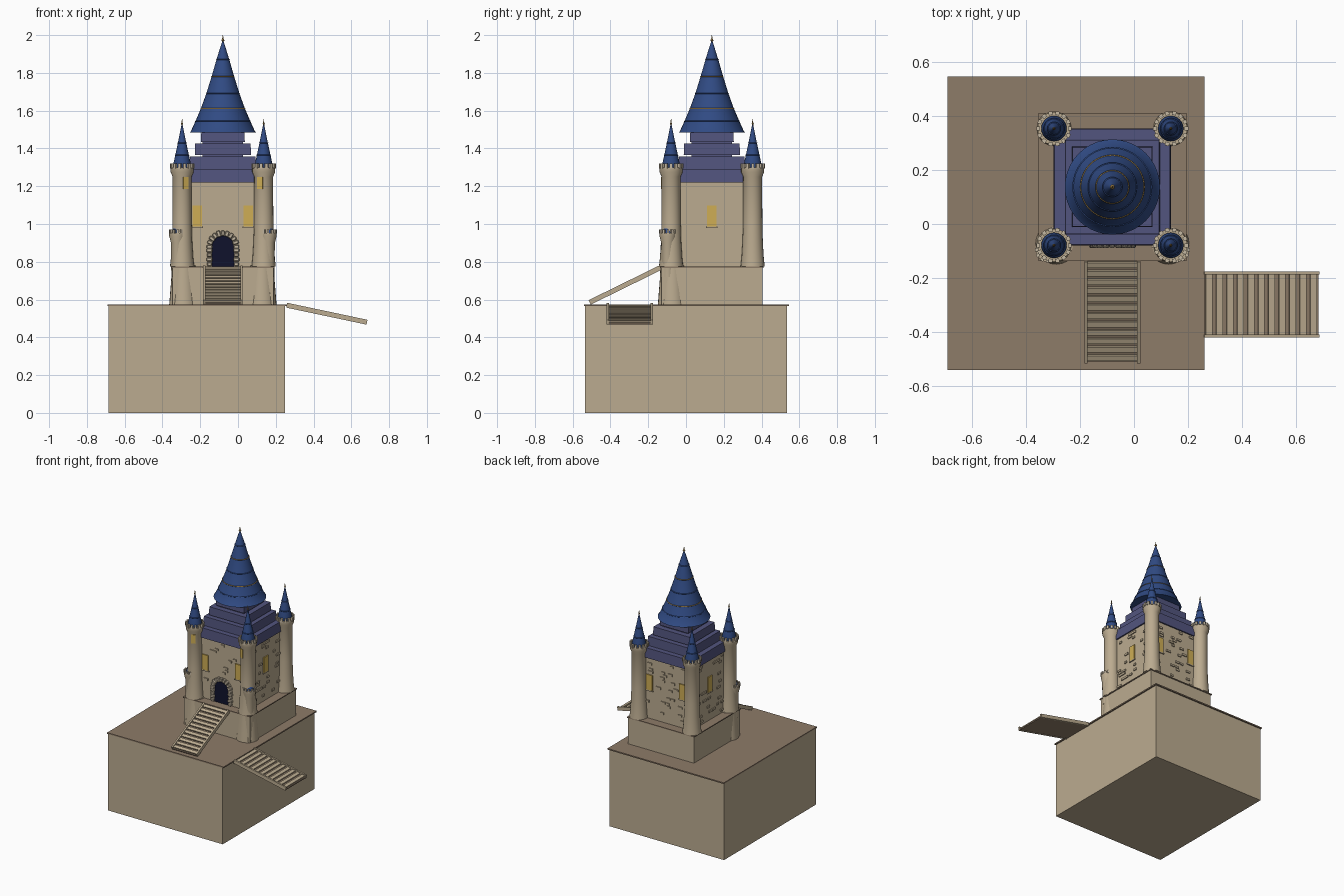
import bpy, bmesh, math, random
from mathutils import Matrix, Vector

cube = bpy.data.objects.get("Cube")
if cube:
    bpy.data.objects.remove(cube, do_unlink=True)
random.seed(4)


def material(name, rgb):
    m = bpy.data.materials.new(name)
    m.use_nodes = True
    m.diffuse_color = (*rgb, 1)
    m.node_tree.nodes["Principled BSDF"].inputs["Base Color"].default_value = (*rgb, 1)
    return m


STONE = material("sandstone", (0.50, 0.41, 0.28))
PALE = material("pale stone", (0.56, 0.48, 0.36))
EARTH = material("brown ground", (0.27, 0.20, 0.14))
BLUE = material("roof blue", (0.03, 0.07, 0.23))
SLATE = material("slate violet", (0.085, 0.09, 0.21))
GOLD = material("window gold", (0.62, 0.42, 0.09))
BRASS = material("dark brass", (0.30, 0.19, 0.06))
DARK = material("doorway navy", (0.005, 0.006, 0.025))

CX, CY = -0.08, 0.137          # keep centre
DECK, FLOOR = 0.575, 0.775     # ground level and terrace level
HALF = 0.207                   # half width of the keep


def finish(name, bm, mat, smooth=False):
    bmesh.ops.recalc_face_normals(bm, faces=bm.faces)
    mesh = bpy.data.meshes.new(name)
    bm.to_mesh(mesh)
    bm.free()
    mesh.materials.append(mat)
    ob = bpy.data.objects.new(name, mesh)
    bpy.context.collection.objects.link(ob)
    if smooth:
        bpy.ops.object.select_all(action='DESELECT')
        ob.select_set(True)
        bpy.context.view_layer.objects.active = ob
        bpy.ops.object.shade_smooth_by_angle(angle=math.radians(40))
    return ob


def add_box(bm, centre, size, frame=Matrix(), top=1.0):
    """Box in a local frame; top scales the upper face."""
    verts = bmesh.ops.create_cube(bm, size=1)["verts"]
    for v in verts:
        s = top if v.co.z > 0 else 1
        p = Vector((v.co.x * size[0] * s, v.co.y * size[1] * s, v.co.z * size[2]))
        v.co = frame @ (p + Vector(centre))


def add_lathe(bm, profile, x, y, sides=24):
    """Revolve (radius, height) points, closing both ends."""
    rings = [[bm.verts.new((x + r * math.cos(math.tau * i / sides),
                            y + r * math.sin(math.tau * i / sides), z))
              for i in range(sides)] for r, z in profile]
    for a, b in zip(rings, rings[1:]):
        for i in range(sides):
            j = (i + 1) % sides
            bm.faces.new((a[i], a[j], b[j], b[i]))
    bm.faces.new(rings[0][::-1])
    bm.faces.new(rings[-1])


def box(name, lo, hi, mat, top=1.0):
    bm = bmesh.new()
    add_box(bm, [(a + b) / 2 for a, b in zip(lo, hi)], [b - a for a, b in zip(lo, hi)], top=top)
    return finish(name, bm, mat)


def lathe(name, profile, x, y, mat, sides=24):
    bm = bmesh.new()
    add_lathe(bm, profile, x, y, sides)
    return finish(name, bm, mat, True)


def square(name, half, z0, z1, mat, top=1.0):
    return box(name, (CX - half, CY - half, z0), (CX + half, CY + half, z1), mat, top)


# Ground block and terrace
box("ground_block", (-0.685, -0.535, 0), (0.25, 0.535, 0.566), STONE)
box("ground_slab", (-0.69, -0.54, 0.566), (0.26, 0.545, DECK), EARTH)
square("terrace", 0.268, DECK, 0.768, STONE)
square("terrace_slab", 0.274, 0.768, FLOOR, EARTH)

# Keep and stepped roof
square("keep_walls", HALF, FLOOR, 1.225, STONE)
for n, (half, z0, z1) in enumerate([(0.217, 1.22, 1.292), (0.176, 1.292, 1.358),
                                    (0.149, 1.365, 1.425), (0.116, 1.433, 1.49)]):
    square(f"roof_tier_{n + 1}", half, z0, z1, SLATE, 0.985)
square("roof_core", 0.107, 1.28, 1.488, SLATE)

# Great spire with ridge bands
SPIRE = [(0.176, 1.485), (0.17, 1.49), (0.145, 1.545), (0.117, 1.61), (0.088, 1.69),
         (0.060, 1.78), (0.034, 1.87), (0.014, 1.935), (0.004, 1.965)]
lathe("great_spire", SPIRE, CX, CY, BLUE, 40)
for n, k in enumerate((2, 3, 4, 5, 6)):
    r, z = SPIRE[k]
    lathe(f"spire_band_{n + 1}", [(r, z - 0.003), (r + 0.003, z), (r - 0.001, z + 0.003)],
          CX, CY, BRASS if n % 2 else BLUE, 40)
lathe("spire_finial", [(0.004, 1.95), (0.004, 1.965), (0.009, 1.972), (0.004, 1.98), (0.001, 2.0)],
      CX, CY, BRASS, 10)


def battlements(name, x, y, r, z, count, size):
    bm = bmesh.new()
    for i in range(count):
        frame = Matrix.Translation((x, y, z)) @ Matrix.Rotation(math.tau * i / count, 4, 'Z')
        add_box(bm, (r, 0, 0), size, frame)
    finish(name, bm, PALE)


# Corner towers
for sy, depth in ((-1, "front"), (1, "back")):
    for sx, side in ((-1, "right"), (1, "left")):
        x, y, tag = CX + sx * 0.216, CY + sy * 0.216, f"{depth}_{side}"
        lathe(f"{tag}_tower", [(0.064, FLOOR), (0.059, 0.82), (0.054, 0.9), (0.051, 1.0), (0.05, 1.25),
                               (0.061, 1.275), (0.061, 1.3)], x, y, STONE)
        battlements(f"{tag}_battlements", x, y, 0.058, 1.308, 14, (0.014, 0.015, 0.026))
        lathe(f"{tag}_tower_roof", [(0.047, 1.3), (0.047, 1.315), (0.036, 1.365), (0.022, 1.43),
                                    (0.009, 1.495), (0.003, 1.525)], x, y, BLUE)
        for z, r in ((1.365, 0.037), (1.43, 0.023)):
            lathe(f"{tag}_roof_band", [(r, z - 0.003), (r + 0.002, z), (r - 0.002, z + 0.003)], x, y, BLUE)
        lathe(f"{tag}_finial", [(0.003, 1.51), (0.003, 1.525), (0.006, 1.53), (0.003, 1.537),
                                (0.001, 1.557)], x, y, BRASS, 8)
        if sy > 0:
            continue
        # Front towers reach the ground and carry a low bartizan and a small window
        lathe(f"{tag}_tower_foot", [(0.076, DECK), (0.066, 0.7), (0.062, FLOOR + 0.004)],
              x - sx * 0.008, y + 0.006, STONE)
        bx, by = x + sx * 0.023, y - 0.016
        lathe(f"{tag}_bartizan", [(0.034, 0.72), (0.036, 0.9), (0.045, 0.935), (0.045, 0.953)], bx, by, STONE)
        battlements(f"{tag}_bartizan_battlements", bx, by, 0.042, 0.96, 12, (0.011, 0.012, 0.02))
        lathe(f"{tag}_bartizan_roof", [(0.034, 0.95), (0.025, 0.975), (0.006, 1.0)], bx, by, BLUE)
        bm = bmesh.new()
        frame = Matrix.Translation((x, y, 1.217)) @ Matrix.Rotation(-sx * 0.4, 4, 'Z')
        add_box(bm, (0, -0.048, 0), (0.03, 0.009, 0.065), frame)
        finish(f"{tag}_tower_window", bm, GOLD)


# Wall windows and scattered raised bricks; each wall is a local frame facing -y
WALLS = {"front": (0, (-0.135, 0.135)), "left": (1, (0,)), "back": (2, (-0.135, 0.135)), "right": (3, (0,))}
for wall, (turn, windows) in WALLS.items():
    frame = Matrix.Translation((CX, CY, 0)) @ Matrix.Rotation(turn * math.pi / 2, 4, 'Z')
    panes, frames, bricks = bmesh.new(), bmesh.new(), bmesh.new()
    for u in windows:
        add_box(panes, (u, -HALF - 0.003, 1.042), (0.05, 0.009, 0.112), frame)
        add_box(frames, (u, -HALF, 0.982), (0.062, 0.016, 0.008), frame)
    for i in range(30):
        u, z = random.uniform(-0.15, 0.15), 0.8 + 0.02 * random.randint(0, 20)
        if any(abs(u - w) < 0.05 and 0.96 < z < 1.12 for w in windows):
            continue
        if wall == "front" and abs(u) < 0.12 and z < 0.99:
            continue
        add_box(bricks, (u, -HALF, z), (random.uniform(0.02, 0.042), 0.014, 0.015), frame)
    finish(f"{wall}_window_panes", panes, GOLD)
    finish(f"{wall}_window_sills", frames, STONE)
    finish(f"{wall}_wall_bricks", bricks, STONE)

# Arched doorway with rough surround stones
FACE, SPRING, R = CY - HALF, 0.88, 0.058
bm = bmesh.new()
arc = [(R * math.cos(math.pi * i / 16), SPRING + R * math.sin(math.pi * i / 16)) for i in range(17)]
outline = [(R, FLOOR)] + arc + [(-R, FLOOR)]
door = bm.faces.new([bm.verts.new((CX + u, FACE - 0.004, z)) for u, z in outline])
solid = bmesh.ops.extrude_face_region(bm, geom=[door])
bmesh.ops.translate(bm, vec=(0, 0.008, 0), verts=[g for g in solid["geom"] if isinstance(g, bmesh.types.BMVert)])
finish("doorway", bm, DARK)
bm = bmesh.new()
for i in range(11):
    frame = Matrix.Translation((CX, FACE, SPRING)) @ Matrix.Rotation(math.pi * i / 10, 4, 'Y')
    add_box(bm, (-0.071, 0, 0), (random.uniform(0.026, 0.034), 0.036, 0.02), frame)
for s in (-1, 1):
    for k in range(4):
        add_box(bm, (CX + s * 0.071, FACE, FLOOR + 0.013 + 0.024 * k), (0.026 + 0.006 * (k % 2), 0.036, 0.021))
bmesh.ops.bevel(bm, geom=bm.edges[:], offset=0.004, segments=1, affect='EDGES')
finish("door_surround", bm, PALE)


def ramp(name, start, end, width, count, cross_rise):
    """Sloping deck with side rails and raised cross slats."""
    a, b = Vector(start), Vector(end)
    along = (b - a).normalized()
    side = along.cross(Vector((0, 0, 1))).normalized()
    up = side.cross(along)
    frame = Matrix.Translation(a) @ Matrix((along, side, up)).transposed().to_4x4()
    length = (b - a).length
    deck, slats, rails = bmesh.new(), bmesh.new(), bmesh.new()
    add_box(deck, (length / 2, 0, -0.007), (length, width - 0.01, 0.008), frame)
    for i in range(count):
        add_box(slats, ((i + 0.5) * length / count, 0, 0), (length / count * 0.62, width - 0.02, cross_rise), frame)
    for s in (-1, 1):
        add_box(rails, (length / 2, s * (width / 2 - 0.006), 0), (length, 0.012, 0.026), frame)
    finish(f"{name}_deck", deck, EARTH)
    finish(f"{name}_slats", slats, STONE)
    finish(f"{name}_rails", rails, STONE)


# Front stairway and side drawbridge
ramp("stairway", (CX, -0.135, 0.769), (CX, -0.51, 0.585), 0.208, 12, 0.014)
ramp("drawbridge", (0.258, -0.298, 0.57), (0.683, -0.298, 0.48), 0.245, 11, 0.012)
